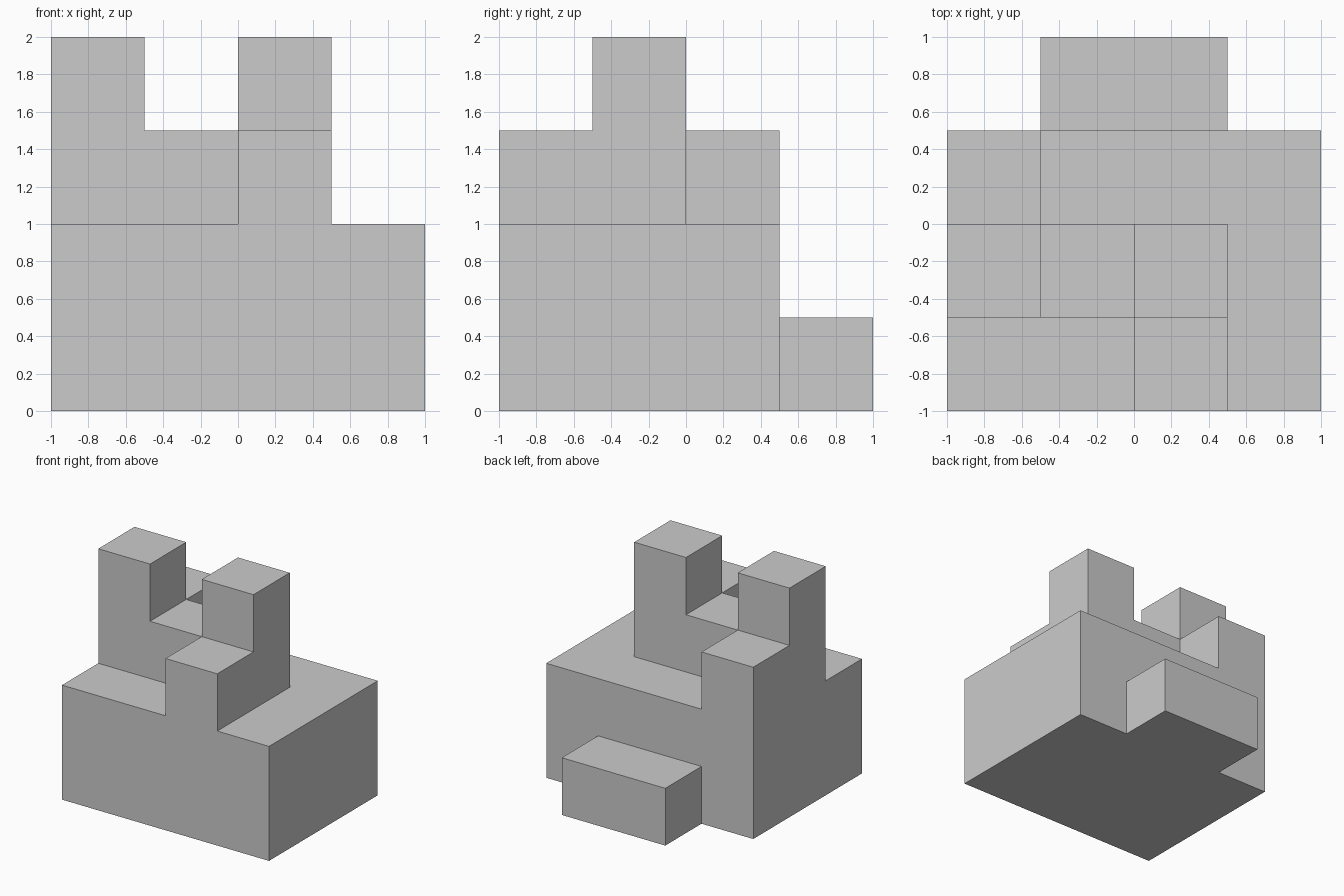
import bpy, bmesh, math
from mathutils import Vector

if "Cube" in bpy.data.objects:
    bpy.data.objects.remove(bpy.data.objects["Cube"])

CELL = 0.5
# Column heights in cells: rows run front (-y) to back (+y), columns left to right
HEIGHTS = [
    [2, 2, 3, 2],
    [4, 3, 4, 2],
    [3, 2, 2, 2],
    [0, 1, 1, 0],
]


def filled(x, y, z):
    return 0 <= x < 4 and 0 <= y < 4 and 0 <= z < HEIGHTS[y][x]


# Stepped block: keep only the exposed cell faces, giving one closed skin
bm = bmesh.new()
for y, row in enumerate(HEIGHTS):
    for x, height in enumerate(row):
        for z in range(height):
            centre = Vector((x - 1.5, y - 1.5, z + 0.5))
            for axis in range(3):
                for sign in (-1, 1):
                    n = Vector((0, 0, 0))
                    n[axis] = sign
                    if filled(x + int(n.x), y + int(n.y), z + int(n.z)):
                        continue
                    u = Vector((n.y, n.z, n.x))
                    v = n.cross(u)
                    corners = ((-1, -1), (1, -1), (1, 1), (-1, 1))
                    bm.faces.new([bm.verts.new((centre + (n + a * u + b * v) / 2) * CELL)
                                  for a, b in corners])

# Weld the cells and merge coplanar faces into clean flat sides
bmesh.ops.remove_doubles(bm, verts=bm.verts, dist=0.001)
bmesh.ops.dissolve_limit(bm, angle_limit=math.radians(1), verts=bm.verts, edges=bm.edges)
bmesh.ops.recalc_face_normals(bm, faces=bm.faces)

mesh = bpy.data.meshes.new("stepped_block")
bm.to_mesh(mesh)
bm.free()
bpy.context.collection.objects.link(bpy.data.objects.new("stepped_block", mesh))
